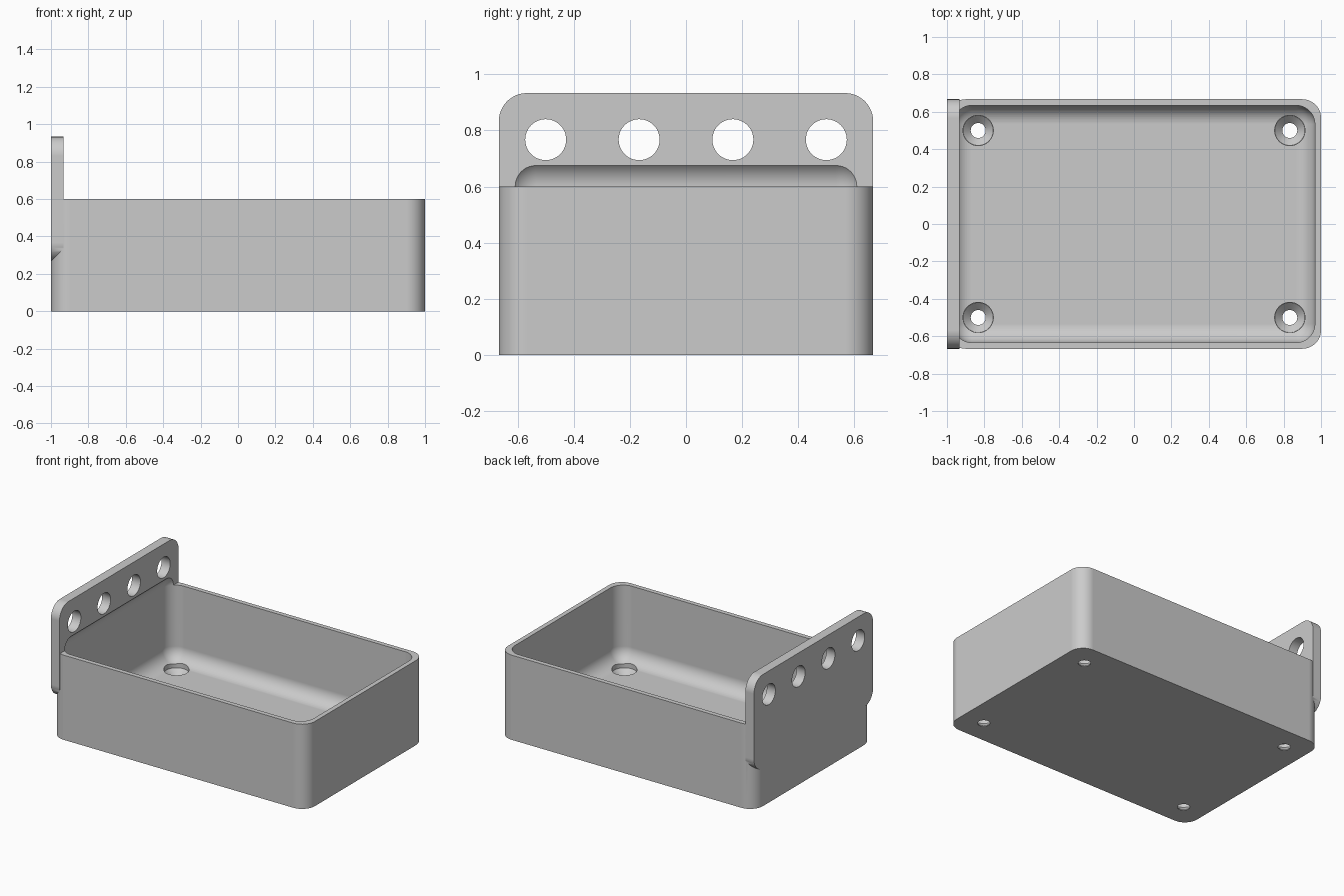
import bpy, bmesh, math
from mathutils import Matrix

if "Cube" in bpy.data.objects:
    bpy.data.objects.remove(bpy.data.objects["Cube"], do_unlink=True)

HALF_Y, WALL, RADIUS = 0.667, 0.033, 0.1

grey = bpy.data.materials.new("plain grey")
grey.use_nodes = True
grey.diffuse_color = (0.6, 0.6, 0.6, 1)
grey.node_tree.nodes["Principled BSDF"].inputs["Base Color"].default_value = (0.6, 0.6, 0.6, 1)


def make_object(name, bm):
    bmesh.ops.recalc_face_normals(bm, faces=bm.faces)
    mesh = bpy.data.meshes.new(name)
    bm.to_mesh(mesh)
    bm.free()
    mesh.materials.append(grey)
    obj = bpy.data.objects.new(name, mesh)
    bpy.context.collection.objects.link(obj)
    return obj


def rounded_box(name, low, high, axis=None):
    """Box with rounded edges: those along one axis, or all of them."""
    bm = bmesh.new()
    size = [h - l for l, h in zip(low, high)]
    centre = [(h + l) / 2 for l, h in zip(low, high)]
    bmesh.ops.create_cube(bm, size=1,
                          matrix=Matrix.Translation(centre) @ Matrix.Diagonal((*size, 1)))
    edges = [e for e in bm.edges if axis is None
             or abs((e.verts[0].co - e.verts[1].co)[axis]) > 1e-4]
    bmesh.ops.bevel(bm, geom=edges, offset=RADIUS, segments=12, profile=0.5, affect='EDGES')
    return make_object(name, bm)


def cone(name, r1, r2, depth, matrix):
    bm = bmesh.new()
    bmesh.ops.create_cone(bm, cap_ends=True, segments=48, radius1=r1, radius2=r2,
                          depth=depth, matrix=matrix)
    return make_object(name, bm)


def combine(target, other, operation):
    mod = target.modifiers.new(operation.lower(), 'BOOLEAN')
    mod.operation, mod.object, mod.solver = operation, other, 'EXACT'
    bpy.context.view_layer.objects.active = target
    bpy.ops.object.modifier_apply(modifier=mod.name)
    bpy.data.objects.remove(other, do_unlink=True)


# Tray body with the upright hanging plate on its end
tray = rounded_box("tray_with_hanging_plate", (-1, -HALF_Y, 0), (1, HALF_Y, 0.6), axis=2)
plate = rounded_box("hanging_plate", (-1, -HALF_Y, 0.267), (-0.933, HALF_Y, 0.933), axis=0)
combine(tray, plate, 'UNION')

# Cavity rounded on all edges, also scooping into the plate
cavity = rounded_box("cavity", (-1 + WALL, -HALF_Y + WALL, 0.067),
                     (1 - WALL, HALF_Y - WALL, 0.7))
combine(tray, cavity, 'DIFFERENCE')

# Row of hanging holes through the plate
for y in (-0.5, -0.167, 0.167, 0.5):
    turn = Matrix.Translation((-0.967, y, 0.767)) @ Matrix.Rotation(math.pi / 2, 4, 'Y')
    combine(tray, cone("hanging_hole", 0.073, 0.073, 0.3, turn), 'DIFFERENCE')

# Countersunk screw holes in the floor
for x in (-0.833, 0.833):
    for y in (-0.5, 0.5):
        for r1, r2, low, high in ((0.04, 0.04, -0.1, 0.02),
                                  (0.04, 0.081, 0.005, 0.046),
                                  (0.081, 0.081, 0.045, 0.2)):
            place = Matrix.Translation((x, y, (low + high) / 2))
            combine(tray, cone("screw_hole", r1, r2, high - low, place), 'DIFFERENCE')

# Smooth the fillets, keeping flat faces flat
bpy.ops.object.select_all(action='DESELECT')
tray.select_set(True)
bpy.context.view_layer.objects.active = tray
bpy.ops.object.shade_smooth_by_angle(angle=math.radians(30))
weighted = tray.modifiers.new("weighted_normals", 'WEIGHTED_NORMAL')
weighted.keep_sharp = True
